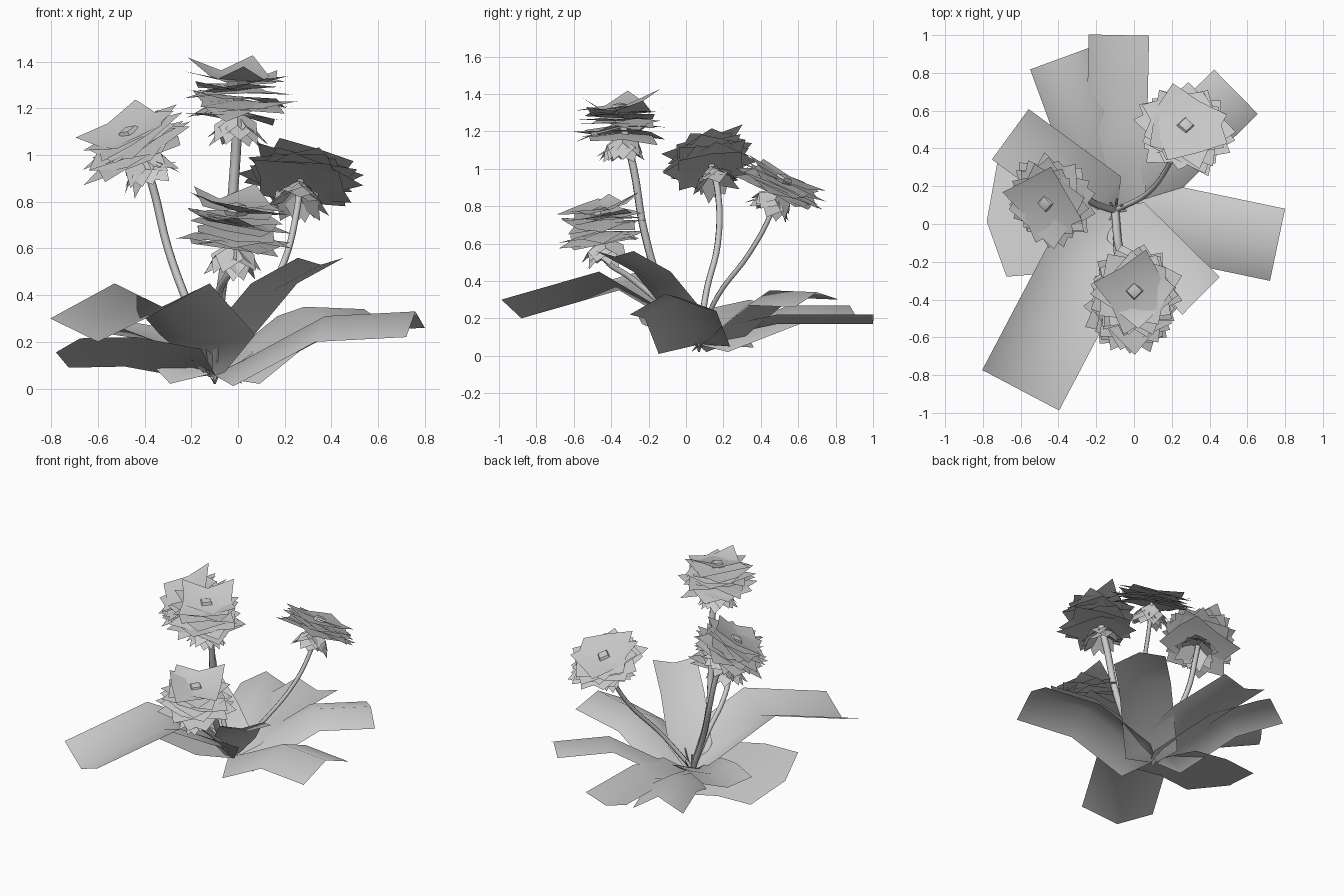
import bpy, bmesh, math, random
from mathutils import Vector, Matrix

random.seed(7)
cube = bpy.data.objects.get("Cube")
if cube:
    bpy.data.objects.remove(cube, do_unlink=True)

grey = bpy.data.materials.new("plain_grey")
grey.use_nodes = True
grey.diffuse_color = (0.6, 0.6, 0.6, 1)
grey.node_tree.nodes["Principled BSDF"].inputs["Base Color"].default_value = (0.6, 0.6, 0.6, 1)

CROWN = Vector((-0.1, 0.07, 0.08))


def finish(name, bm, matrix=None, sharp=40):
    mesh = bpy.data.meshes.new(name)
    bm.to_mesh(mesh)
    bm.free()
    mesh.materials.append(grey)
    obj = bpy.data.objects.new(name, mesh)
    if matrix:
        obj.matrix_world = matrix
    bpy.context.collection.objects.link(obj)
    bpy.ops.object.select_all(action='DESELECT')
    obj.select_set(True)
    bpy.context.view_layer.objects.active = obj
    bpy.ops.object.shade_smooth_by_angle(angle=math.radians(sharp))
    return obj


def leaf(name, end, half, steps, heights, fold, roll=0.0, bulge=0.0):
    """Folded strip from the crown: fold > 0 lifts both edges, roll > 0 lifts its left edge."""
    bm = bmesh.new()
    tip = Vector((end[0], end[1], 0))
    start = Vector((CROWN.x, CROWN.y, 0))
    along = (tip - start).normalized()
    side = along.cross(Vector((0, 0, 1)))
    up = Vector((0, 0, 1))
    rows = []
    for i, (t, z) in enumerate(zip([0] + steps + [1], heights)):
        mid = start.lerp(tip, t) + up * z
        w, f, r = (0.03, 0, 0) if i == 0 else (half, fold, roll)
        push = along * (bulge if t == 1 else 0)
        rows.append([bm.verts.new(p) for p in (
            mid - side * w + up * (f + r), mid + push, mid + side * w + up * (f - r))])
    for a, b in zip(rows, rows[1:]):
        for k in range(2):
            bm.faces.new((a[k], a[k + 1], b[k + 1], b[k]))
    bmesh.ops.recalc_face_normals(bm, faces=bm.faces)
    return finish(name, bm, sharp=85)


# Leaves around the crown
leaf("leaf_front_right", (-0.6, -0.88), 0.23, [0.06, 0.45], [0.05, 0.13, 0.35, 0.2], 0.1)
leaf("leaf_front_left", (0.355, -0.38), 0.14, [0.12, 0.56], [0.06, 0.18, 0.42, 0.53], 0.03)
leaf("leaf_left", (0.76, -0.11), 0.195, [0.14, 0.55], [0.06, 0.12, 0.31, 0.33], -0.09, 0.02)
leaf("leaf_back_left", (0.54, 0.7), 0.165, [0.12, 0.6], [0.05, 0.1, 0.35, 0.34], -0.06, 0.02)
leaf("leaf_back", (-0.08, 1.0), 0.16, [0.1, 0.45], [0.06, 0.1, 0.17, 0.17], 0.05)
leaf("leaf_back_right", (-0.395, 0.875), 0.165, [0.12, 0.6], [0.06, 0.12, 0.27, 0.27], -0.1)
leaf("leaf_right_upper", (-0.655, 0.475), 0.165, [0.12, 0.55], [0.06, 0.12, 0.21, 0.25], 0.05)
leaf("leaf_right_lower", (-0.7, 0.02), 0.3, [0.14, 0.6], [0.06, 0.11, 0.16, 0.155], -0.003, 0.063, 0.08)


def sheet(bm, half, height, lift, tilt, jitter, angle):
    """Square petal sheet, bowed so its corners sit at lift above its middle."""
    made = bmesh.ops.create_grid(bm, x_segments=2, y_segments=2, size=half)["verts"]
    for v in made:
        r = (v.co.x ** 2 + v.co.y ** 2) / (2 * half * half)
        v.co.z = lift * r + random.uniform(-jitter, jitter) * r
        v.co.xy *= random.uniform(0.9, 1.1)
    m = (Matrix.Translation((0, 0, height)) @ Matrix.Rotation(angle, 4, 'Z')
         @ Matrix.Rotation(random.uniform(-tilt, tilt), 4, 'X'))
    bmesh.ops.transform(bm, matrix=m, verts=made)


def flower(name, centre, normal, size, depth):
    turn = Vector((0, 0, 1)).rotation_difference(Vector(normal)).to_matrix().to_4x4()
    place = Matrix.Translation(centre) @ turn
    # Layered petals with an open bowl on top
    bm = bmesh.new()
    layers = 10
    for i in range(layers):
        t = i / (layers - 1)
        sheet(bm, size * (1 - 0.12 * t), depth * (t - 0.55), depth * (0.6 * t - 0.3),
              0.6 * depth + 0.08, 0.25 * depth, i * 1.1 + random.uniform(-0.15, 0.15))
    finish(name + "_petals", bm, place)
    # Drooping sepals under the petals
    bm = bmesh.new()
    for i in range(4):
        sheet(bm, 0.09, -0.55 * depth - 0.012 * i, -0.12, 0.1, 0.02, i * 0.42)
    finish(name + "_sepals", bm, place)
    # Faceted heart
    bm = bmesh.new()
    bmesh.ops.create_uvsphere(bm, u_segments=4, v_segments=4, radius=0.055)
    lift = Matrix.Translation((0, 0, 0.45 * depth - 0.01)) @ Matrix.Diagonal((1, 1, 0.7, 1))
    bmesh.ops.transform(bm, matrix=lift, verts=bm.verts)
    finish(name + "_heart", bm, place)


def stem(name, points, radius):
    curve = bpy.data.curves.new(name, 'CURVE')
    curve.dimensions = '3D'
    curve.bevel_depth = radius
    curve.bevel_resolution = 1
    curve.resolution_u = 5
    curve.use_fill_caps = True
    line = curve.splines.new('BEZIER')
    line.bezier_points.add(len(points) - 1)
    for bp, p in zip(line.bezier_points, points):
        bp.co = p
        bp.handle_left_type = bp.handle_right_type = 'AUTO'
    curve.materials.append(grey)
    obj = bpy.data.objects.new(name, curve)
    bpy.context.collection.objects.link(obj)


# Flowers and their stems
flower("flower_back", (0.27, 0.51, 0.92), (0.14, 0.42, 0.9), 0.19, 0.055)
flower("flower_side", (-0.45, 0.12, 1.06), (-0.42, -0.24, 0.85), 0.18, 0.09)
flower("flower_top", (0, -0.35, 1.265), (0.02, -0.06, 1), 0.175, 0.135)
flower("flower_low", (-0.01, -0.45, 0.71), (0.06, -0.14, 1), 0.175, 0.135)
stem("stem_back", [CROWN, (0.08, 0.17, 0.32), (0.2, 0.34, 0.55), (0.25, 0.45, 0.75), (0.27, 0.5, 0.9)], 0.014)
stem("stem_side", [CROWN, (-0.21, 0.11, 0.35), (-0.3, 0.17, 0.6), (-0.37, 0.17, 0.88), (-0.43, 0.13, 1.04)], 0.018)
stem("stem_top", [CROWN, (-0.08, -0.12, 0.35), (-0.04, -0.22, 0.65), (-0.01, -0.28, 1.0), (0, -0.34, 1.24)], 0.022)
stem("stem_low", [CROWN, (-0.09, -0.12, 0.27), (-0.08, -0.3, 0.42), (-0.03, -0.43, 0.52), (0, -0.45, 0.68)], 0.018)

# Small slivers sprouting from the crown
bm = bmesh.new()
for i in range(9):
    a = i * math.tau / 9
    out = Vector((math.cos(a), math.sin(a), 0))
    across = Vector((-out.y, out.x, 0)) * 0.006
    low = CROWN + Vector((0, 0, -0.06))
    high = CROWN + out * random.uniform(0.05, 0.09) + Vector((0, 0, random.uniform(0.06, 0.14)))
    bm.faces.new([bm.verts.new(p) for p in (low - across, low + across, high + across, high - across)])
finish("crown_sprouts", bm)
